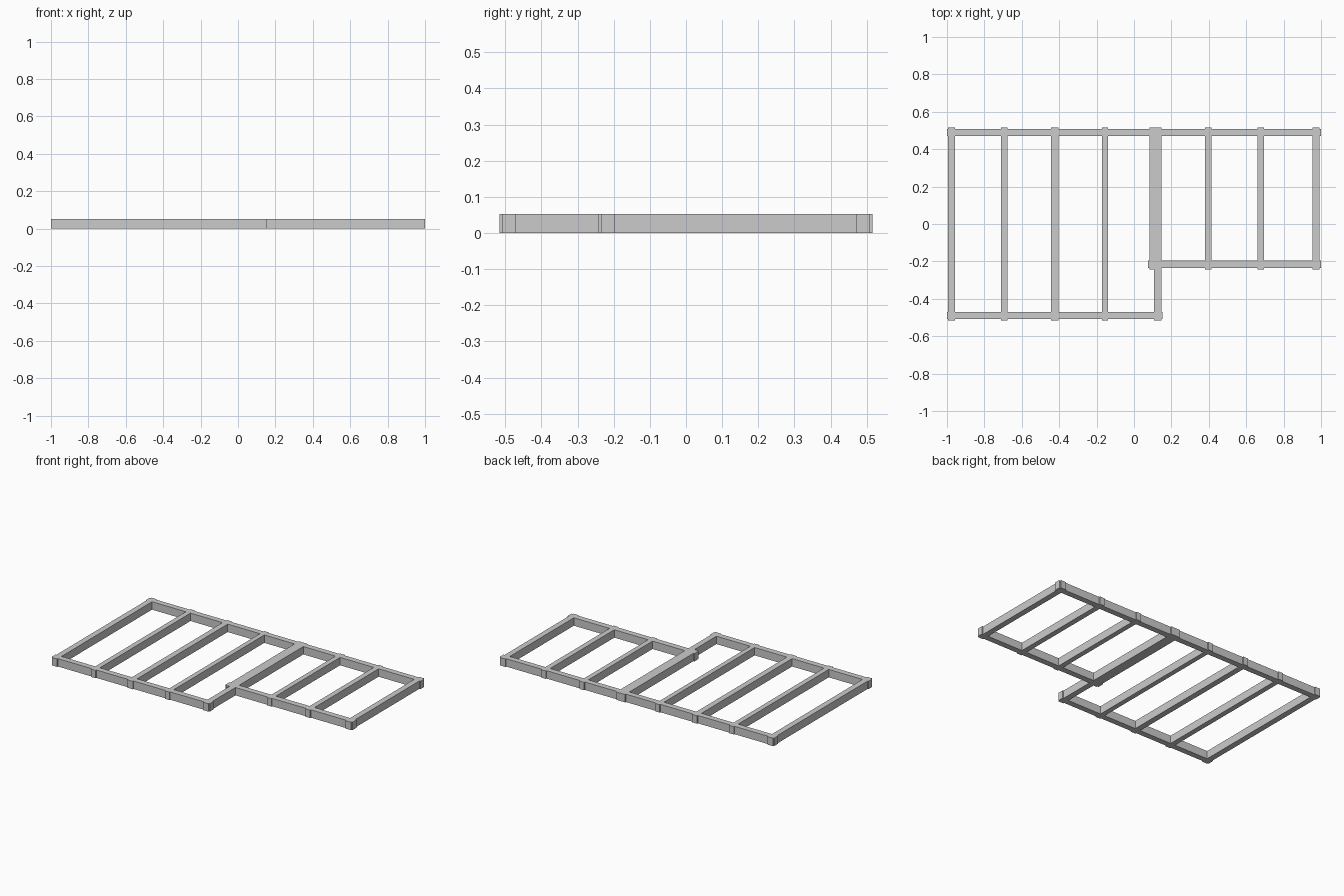
import bpy
import bmesh
from mathutils import Matrix, Vector

if "Cube" in bpy.data.objects:
    bpy.data.objects.remove(bpy.data.objects["Cube"])

HEIGHT = 0.052


def beam(name, x0, x1, y0, y1):
    """Flat-lying timber with the given plan extents."""
    bm = bmesh.new()
    size = Vector((x1 - x0, y1 - y0, HEIGHT))
    bmesh.ops.create_cube(bm, size=1.0, matrix=Matrix.Diagonal(size).to_4x4())
    mesh = bpy.data.meshes.new(name)
    bm.to_mesh(mesh)
    bm.free()
    obj = bpy.data.objects.new(name, mesh)
    obj.location = ((x0 + x1) / 2, (y0 + y1) / 2, HEIGHT / 2)
    bpy.context.collection.objects.link(obj)
    return obj


# Long rails, running past the outer cross beams
beam("back_rail", -1.0, 1.0, 0.471, 0.509)
beam("deep_bay_front_rail", -1.0, 0.152, -0.509, -0.471)
beam("shallow_bay_front_rail", 0.075, 1.0, -0.235, -0.196)

# Cross beams of the deep bay: centre, width
for i, (x, w) in enumerate([(-0.975, 0.038), (-0.693, 0.034), (-0.424, 0.038),
                            (-0.154, 0.032), (0.127, 0.038)]):
    beam(f"deep_bay_cross_beam_{i + 1}", x - w / 2, x + w / 2, -0.516, 0.516)

# Cross beams of the shallow bay; the first lies against the deep bay
for i, (x, w) in enumerate([(0.101, 0.038), (0.397, 0.033),
                            (0.677, 0.035), (0.973, 0.038)]):
    beam(f"shallow_bay_cross_beam_{i + 1}", x - w / 2, x + w / 2, -0.242, 0.516)
